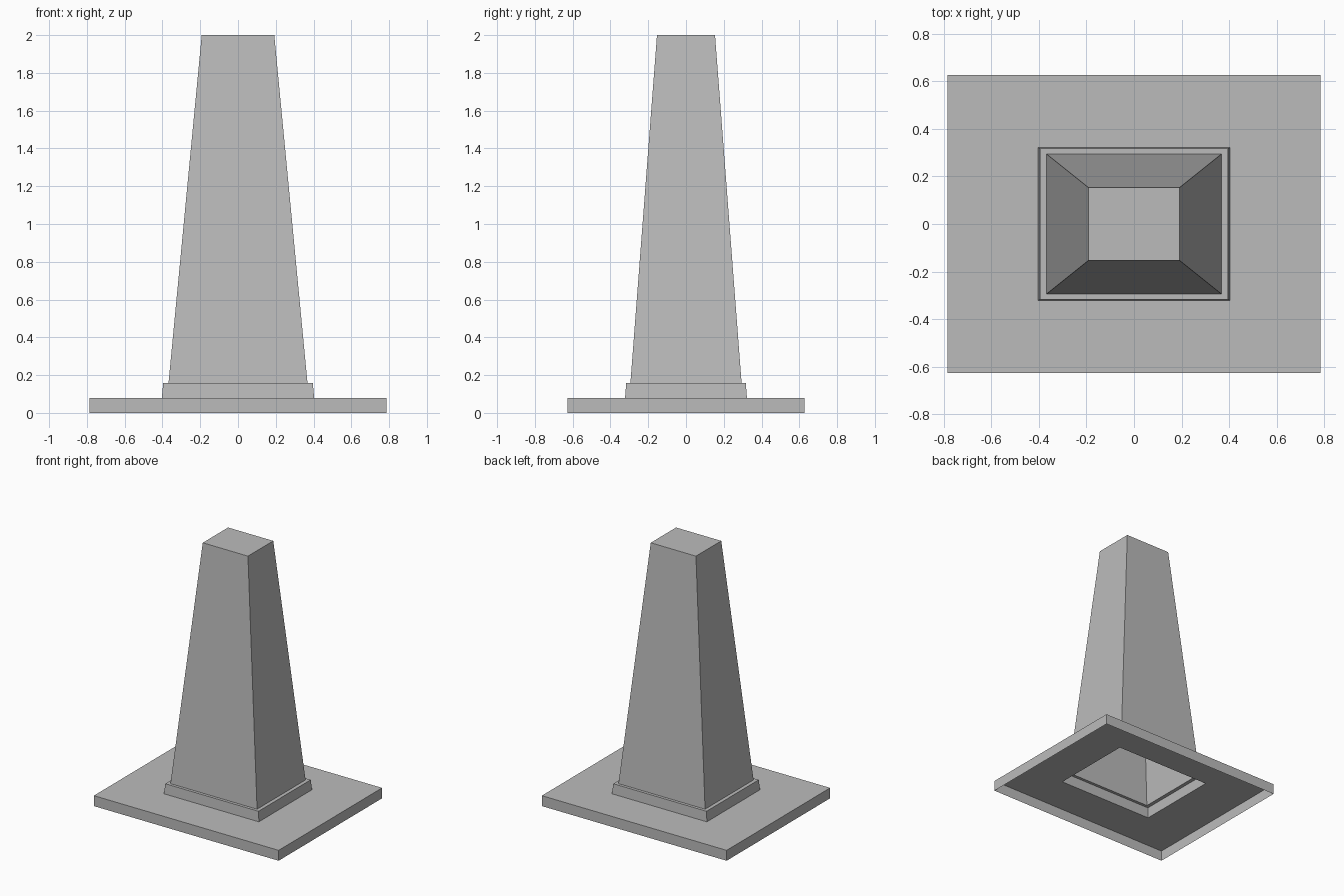
import bpy
import bmesh

cube = bpy.data.objects.get("Cube")
if cube:
    bpy.data.objects.remove(cube, do_unlink=True)

DEPTH_RATIO = 0.8  # every rectangular section is this deep relative to its width

# One matte grey for the whole model
grey = bpy.data.materials.new("plain grey")
grey.use_nodes = True
grey.diffuse_color = (0.5, 0.5, 0.5, 1)
grey.node_tree.nodes["Principled BSDF"].inputs["Base Color"].default_value = (0.5, 0.5, 0.5, 1)


def rectangular_shell(name, profile, capped=False):
    """Open shell through rectangular rings given as (half width, height)."""
    bm = bmesh.new()
    rings = []
    for half, z in profile:
        corners = ((-1, -1), (1, -1), (1, 1), (-1, 1))
        rings.append([bm.verts.new((sx * half, sy * half * DEPTH_RATIO, z))
                      for sx, sy in corners])
    for low, high in zip(rings, rings[1:]):
        for i in range(4):
            j = (i + 1) % 4
            bm.faces.new((low[i], low[j], high[j], high[i]))
    if capped:
        bm.faces.new(rings[-1])
    mesh = bpy.data.meshes.new(name)
    bm.to_mesh(mesh)
    bm.free()
    mesh.materials.append(grey)
    obj = bpy.data.objects.new(name, mesh)
    bpy.context.collection.objects.link(obj)
    return obj


# Hollow plate: outer skirt and top surface with an opening for the collar
rectangular_shell("base_plate", [(0.785, 0), (0.785, 0.08), (0.403, 0.08)])

# Slightly tapered collar and its narrow ledge
rectangular_shell("collar", [(0.403, 0.08), (0.396, 0.157), (0.368, 0.157)])

# Tapered tower, open below and closed at the top
rectangular_shell("tower", [(0.368, 0.157), (0.192, 2.0)], capped=True)
